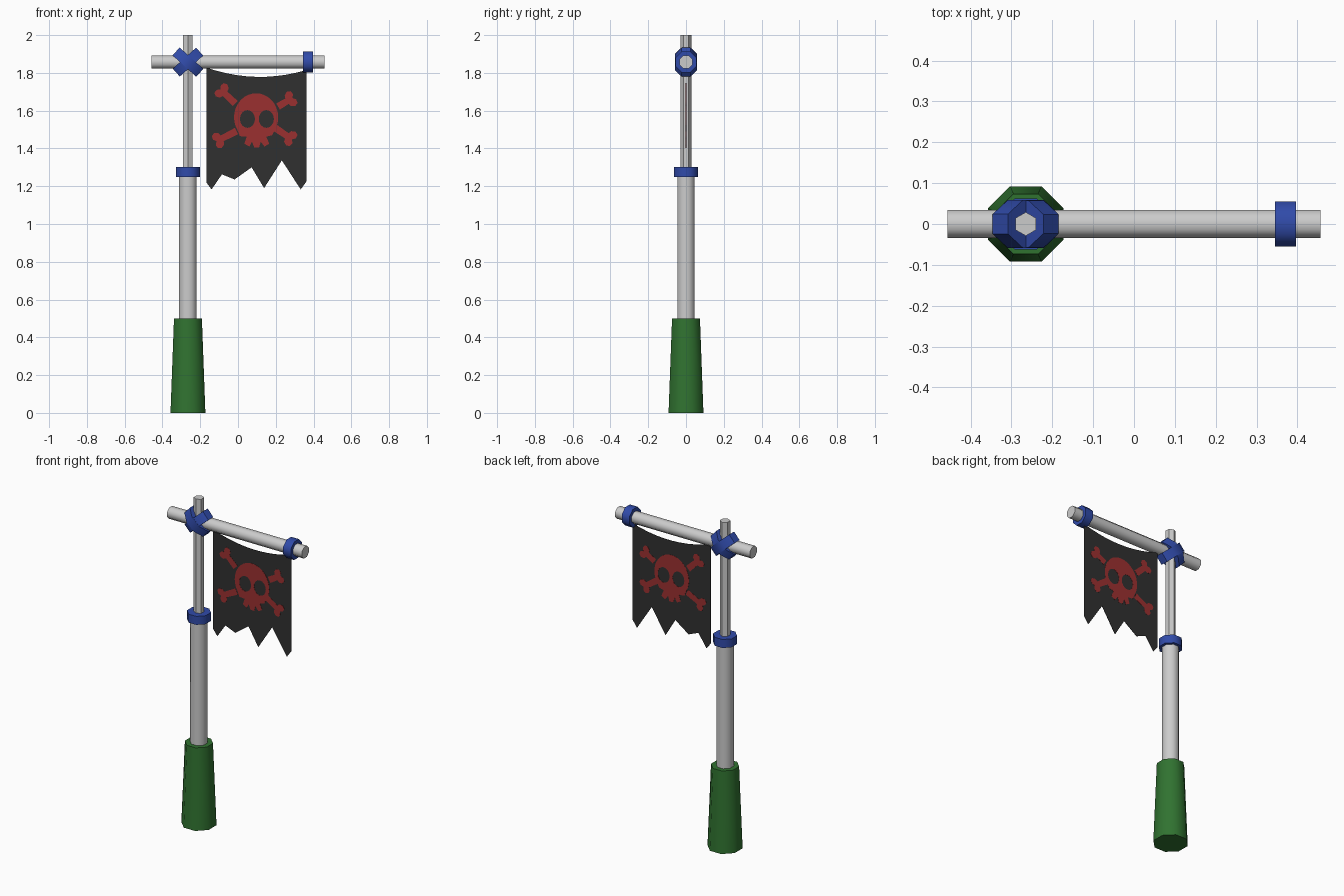
import bpy
from math import pi, cos, sin, radians
from mathutils import Vector

if "Cube" in bpy.data.objects:
    bpy.data.objects.remove(bpy.data.objects["Cube"])

PX = -0.265   # pole x
BAR = 1.857   # crossbar height


def material(name, rgb):
    m = bpy.data.materials.new(name)
    m.diffuse_color = (*rgb, 1)
    m.use_nodes = True
    m.node_tree.nodes["Principled BSDF"].inputs["Base Color"].default_value = m.diffuse_color
    return m


GREEN = material("green", (0.03, 0.17, 0.03))
BLUE = material("blue", (0.03, 0.07, 0.40))
BLACK = material("black", (0.03, 0.03, 0.03))
RED = material("red", (0.33, 0.03, 0.03))


def prism(name, loc, r1, r2, depth, mat=None, sides=8, tilt=0.0, scale=(1, 1, 1), spin=None):
    """Faceted cylinder; apothems r1/r2 for octagons, tilt turns its axis in the xz plane."""
    bpy.ops.mesh.primitive_cone_add(vertices=sides, radius1=r1, radius2=r2, depth=depth)
    o = bpy.context.object
    o.name = name
    o.rotation_euler.z = pi / sides if spin is None else spin
    bpy.ops.object.transform_apply(rotation=True)
    o.scale = scale
    o.rotation_euler.y = tilt
    o.location = loc
    bpy.ops.object.transform_apply(location=False)
    bpy.ops.object.shade_smooth_by_angle(angle=radians(50))
    if mat:
        o.data.materials.append(mat)
    return o


def cutout(name, loops, half, mat):
    """Flat filled outlines (x, z), inner loops become holes, standing in the xz plane."""
    cu = bpy.data.curves.new(name, 'CURVE')
    cu.dimensions = '2D'
    cu.fill_mode = 'BOTH'
    cu.extrude = half
    for pts in loops:
        s = cu.splines.new('POLY')
        s.points.add(len(pts) - 1)
        for p, (x, z) in zip(s.points, pts):
            p.co = (x, z, 0, 1)
        s.use_cyclic_u = True
    o = bpy.data.objects.new(name, cu)
    bpy.context.collection.objects.link(o)
    o.rotation_euler.x = pi / 2
    bpy.ops.object.select_all(action='DESELECT')
    o.select_set(True)
    bpy.context.view_layer.objects.active = o
    bpy.ops.object.convert(target='MESH')
    o = bpy.context.object
    o.data.materials.clear()
    o.data.materials.append(mat)
    return o


def arc(cx, cz, rx, rz, a0, a1, n):
    return [(cx + rx * cos(radians(a0 + (a1 - a0) * i / n)),
             cz + rz * sin(radians(a0 + (a1 - a0) * i / n))) for i in range(n + 1)]


# Pole: tapered handle, thick shaft, collar and thin upper shaft
prism("base_handle", (PX, 0, 0.25), 0.1, 0.08, 0.5, GREEN)
prism("lower_pole", (PX, 0, 0.87), 0.05, 0.05, 0.78)
prism("pole_collar", (PX, 0, 1.275), 0.068, 0.068, 0.052, BLUE)
prism("upper_pole", (PX, 0, 1.625), 0.029, 0.029, 0.75, sides=6, spin=0).data.shade_smooth()
bpy.ops.object.shade_smooth_by_angle(angle=radians(65))

# Crossbar with end ring and crossed lashing
prism("crossbar", (0, 0, BAR), 0.037, 0.037, 0.914, tilt=pi / 2)
prism("bar_ring", (0.371, 0, BAR), 0.06, 0.06, 0.052, BLUE, tilt=pi / 2)
for i, s in enumerate((-1, 1)):
    prism(f"lashing_{i + 1}", (PX, 0, BAR), 0.062 + 0.001 * i, 0.062 + 0.001 * i, 0.056, BLUE,
          tilt=s * radians(42), scale=(1.45, 1, 1))

# Flag: sagging top edge, torn lower edge
top = []
for i in range(11):
    t = i / 10
    top.append((0.362 - 0.53 * t, 1.815 + 0.013 * t - 0.17 * t * (1 - t)))
torn = [(-0.168, 1.22), (-0.14, 1.183), (-0.085, 1.263), (-0.018, 1.236), (0.072, 1.30),
        (0.138, 1.19), (0.232, 1.337), (0.332, 1.183), (0.362, 1.225)]
cutout("flag_cloth", [top + torn], 0.001, BLACK)

# Skull: rounded head, toothed jaw, two eye holes
head = arc(0.096, 1.565, 0.117, 0.127, -32, 212, 24)
jaw = [(0.01, 1.465), (0.046, 1.462), (0.034, 1.425), (0.06, 1.41), (0.074, 1.436),
       (0.086, 1.405), (0.112, 1.405), (0.12, 1.436), (0.14, 1.41), (0.165, 1.425),
       (0.15, 1.462), (0.18, 1.47)]
eyes = [arc(x, 1.556, 0.04, 0.047, 0, 337.5, 15) for x in (0.05, 0.15)]
cutout("skull", [head + jaw] + eyes, 0.002, RED)


# Bones: shaft from beside the skull with a two-lobed knob at the outer end
def bone(x0, z0, x1, z1):
    a, b = Vector((x0, z0)), Vector((x1, z1))
    d = (b - a).normalized()
    n = Vector((-d.y, d.x))
    L = (b - a).length
    half = [(0, 0.019), (L - 0.03, 0.017), (L - 0.024, 0.034), (L - 0.004, 0.044),
            (L + 0.014, 0.036), (L + 0.017, 0.016)]
    prof = [(u, -v) for u, v in half] + [(L + 0.004, 0)] + half[::-1]
    return [tuple(a + d * u + n * v) for u, v in prof]


cutout("crossed_bones", [bone(-0.015, 1.638, -0.09, 1.71), bone(0.212, 1.622, 0.285, 1.665),
                         bone(-0.008, 1.492, -0.11, 1.44), bone(0.195, 1.51, 0.283, 1.45)],
       0.002, RED)
